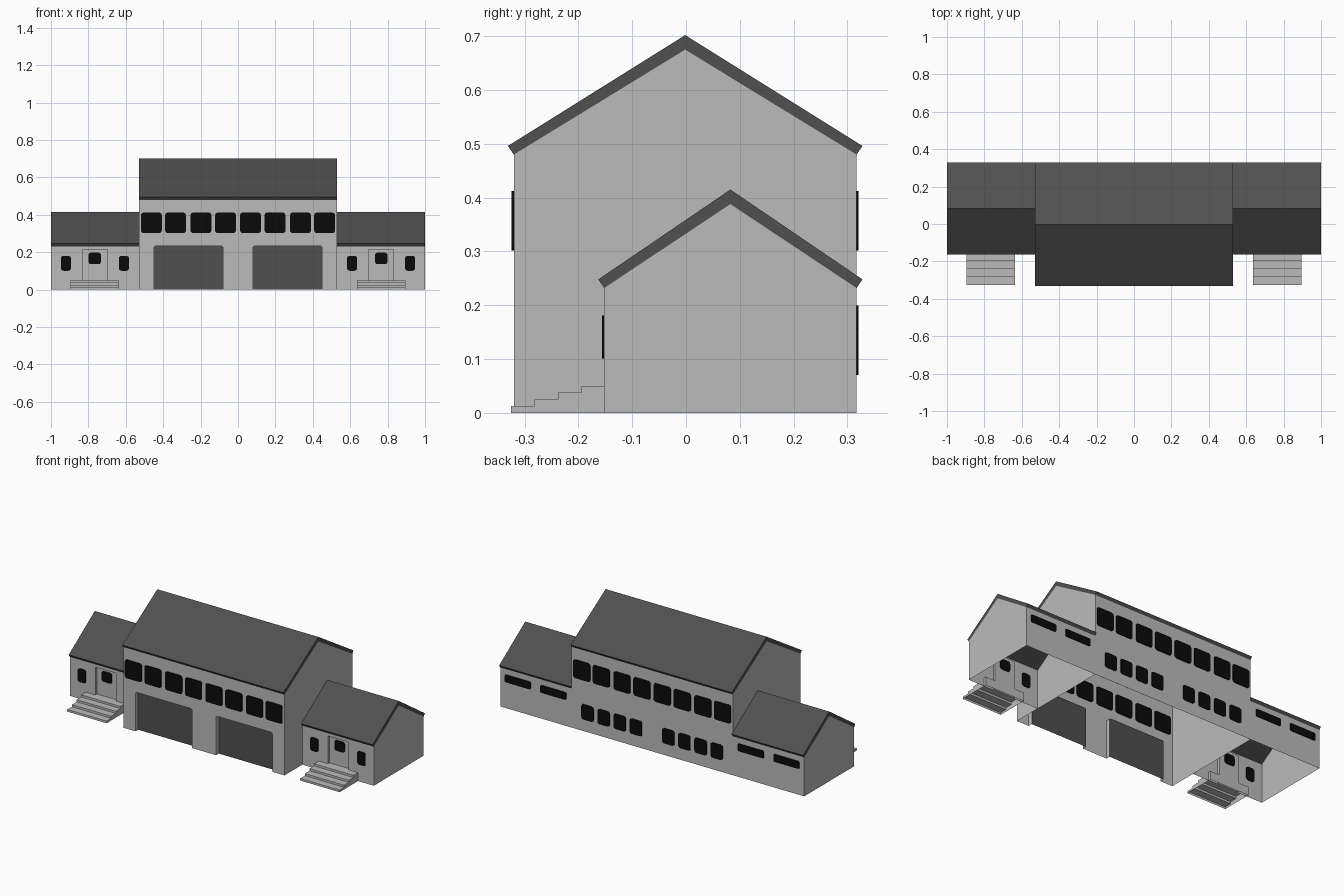
import bpy
import bmesh
from math import sin, cos, pi

cube = bpy.data.objects.get("Cube")
if cube:
    bpy.data.objects.remove(cube, do_unlink=True)


def material(name, value):
    m = bpy.data.materials.new(name)
    m.use_nodes = True
    colour = (value, value, value, 1)
    m.diffuse_color = colour
    bsdf = m.node_tree.nodes["Principled BSDF"]
    bsdf.inputs["Base Color"].default_value = colour
    bsdf.inputs["Roughness"].default_value = 0.8
    return m


WALL = material("light grey wall", 0.5)
ROOF = material("dark grey roof and doors", 0.08)
GLASS = material("black glass", 0.003)


def build(name, faces, mat):
    """Make an object from a list of polygons, welding shared corners."""
    bm = bmesh.new()
    for f in faces:
        bm.faces.new([bm.verts.new(p) for p in f])
    bmesh.ops.remove_doubles(bm, verts=bm.verts, dist=1e-5)
    bmesh.ops.recalc_face_normals(bm, faces=bm.faces)
    mesh = bpy.data.meshes.new(name)
    bm.to_mesh(mesh)
    bm.free()
    mesh.materials.append(mat)
    obj = bpy.data.objects.new(name, mesh)
    bpy.context.collection.objects.link(obj)
    return obj


def prism(outline_a, outline_b):
    """Faces of a solid between two matching outlines."""
    n = len(outline_a)
    sides = [[outline_a[i], outline_a[(i + 1) % n], outline_b[(i + 1) % n], outline_b[i]]
             for i in range(n)]
    return sides + [outline_a, outline_b]


def arc(cx, cz, r, start, steps=4):
    """Clockwise quarter arc."""
    return [(cx + r * cos(start - pi / 2 * i / steps), cz + r * sin(start - pi / 2 * i / steps))
            for i in range(steps + 1)]


def opening(cx, width, top, r=0.01):
    """Doorway outline from the ground up and back down."""
    a, b = cx - width / 2, cx + width / 2
    return [(a, 0)] + arc(a + r, top - r, r, pi) + arc(b - r, top - r, r, pi / 2) + [(b, 0)]


def window(name, x, z, width, height, y, r=0.014):
    """Thin rounded pane set through a wall."""
    a, b = x - width / 2 + r, x + width / 2 - r
    lo, hi = z - height / 2 + r, z + height / 2 - r
    pts = arc(a, hi, r, pi) + arc(b, hi, r, pi / 2) + arc(b, lo, r, 0) + arc(a, lo, r, -pi / 2)
    t = 0.004
    build(name, prism([(px, y - t, pz) for px, pz in pts],
                      [(px, y + t, pz) for px, pz in pts]), GLASS)


def walls(name, x0, x1, y0, y1, eave, ridge, ends, doors, recess, door_mat):
    """Open-bottomed wall shell with recessed doorways in the front."""
    front = [(x0, 0)]
    for d in doors:
        front += d
    front += [(x1, 0), (x1, eave), (x0, eave)]
    faces = [[(x, y0, z) for x, z in front],
             [(x0, y1, 0), (x0, y1, eave), (x1, y1, eave), (x1, y1, 0)]]
    for x in ends:
        faces.append([(x, y0, 0), (x, y0, eave), (x, (y0 + y1) / 2, ridge),
                      (x, y1, eave), (x, y1, 0)])
    for d in doors:
        for (ax, az), (bx, bz) in zip(d, d[1:]):
            faces.append([(ax, y0, az), (bx, y0, bz),
                          (bx, y0 + recess, bz), (ax, y0 + recess, az)])
    build(name + "_walls", faces, WALL)
    for i, d in enumerate(doors):
        build(f"{name}_door_{i + 1}", [[(x, y0 + recess, z) for x, z in d]], door_mat)


def roof(name, x0, x1, y0, y1, eave, ridge, over=0.011, rise=0.016, thick=0.027):
    """Bent slab with eaves cut square to the slope."""
    mid = (y0 + y1) / 2
    outline = [(y0, eave), (y0 - over, eave + rise), (mid, ridge + thick),
               (y1 + over, eave + rise), (y1, eave), (mid, ridge)]
    a, b = [[(x, y, z) for y, z in outline] for x in (x0, x1)]
    # The end caps are split at the ridge
    faces = prism(a, b)[:-2]
    for e in (a, b):
        faces += [[e[0], e[1], e[2], e[5]], [e[5], e[2], e[3], e[4]]]
    build(name + "_roof", faces, ROOF)


HALF, FRONT, BACK = 0.53, -0.32, 0.317
WING_FRONT = -0.152

# Central hall with two garage doors
garages = [opening(s * 0.265, 0.37, 0.233) for s in (-1, 1)]
walls("hall", -HALF, HALF, FRONT, BACK, 0.48, 0.675, (-HALF, HALF), garages, 0.025, ROOF)
roof("hall", -HALF, HALF, FRONT, BACK, 0.48, 0.675)

for s, side in ((1, "left"), (-1, "right")):
    # Upper windows, front and back, and lower back windows of the hall
    for i, x in enumerate((0.067, 0.198, 0.334, 0.463)):
        window(f"hall_front_window_{side}_{i + 1}", s * x, 0.357, 0.111, 0.11, FRONT)
        window(f"hall_back_window_{side}_{i + 1}", s * x, 0.357, 0.111, 0.11, BACK)
    for i in range(4):
        window(f"hall_low_window_{side}_{i + 1}", s * (0.107 + 0.106 * i), 0.115,
               0.08, 0.09, BACK)

    # Side wing
    wing = side + "_wing"
    x0, x1 = sorted((s * HALF, s))
    entry = opening(s * 0.765, 0.135, 0.215, 0.004)
    walls(wing, x0, x1, WING_FRONT, BACK, 0.232, 0.388, (s,), [entry], 0.015, WALL)
    roof(wing, x0, x1, WING_FRONT, BACK, 0.232, 0.388)
    window(wing + "_door_window", s * 0.766, 0.167, 0.067, 0.062, WING_FRONT + 0.015)
    for i, x in enumerate((0.61, 0.92)):
        window(f"{wing}_front_window_{i + 1}", s * x, 0.141, 0.054, 0.08, WING_FRONT)
    for i, x in enumerate((0.65, 0.884)):
        window(f"{wing}_back_window_{i + 1}", s * x, 0.177, 0.17, 0.045, BACK, 0.008)

    # Entrance steps, open underneath
    run, rise, start = 0.0435, 0.0125, -0.325
    profile = [(start, 0)]
    for i in range(4):
        end = start + run * (i + 1) if i < 3 else WING_FRONT + 0.015
        profile += [(start + run * i, rise * (i + 1)), (end, rise * (i + 1))]
    profile.append((profile[-1][0], 0))
    a, b = [[(s * x, y, z) for y, z in profile] for x in (0.637, 0.896)]
    faces = prism(a, b)
    del faces[len(profile) - 1]
    build(side + "_steps", faces, WALL)
